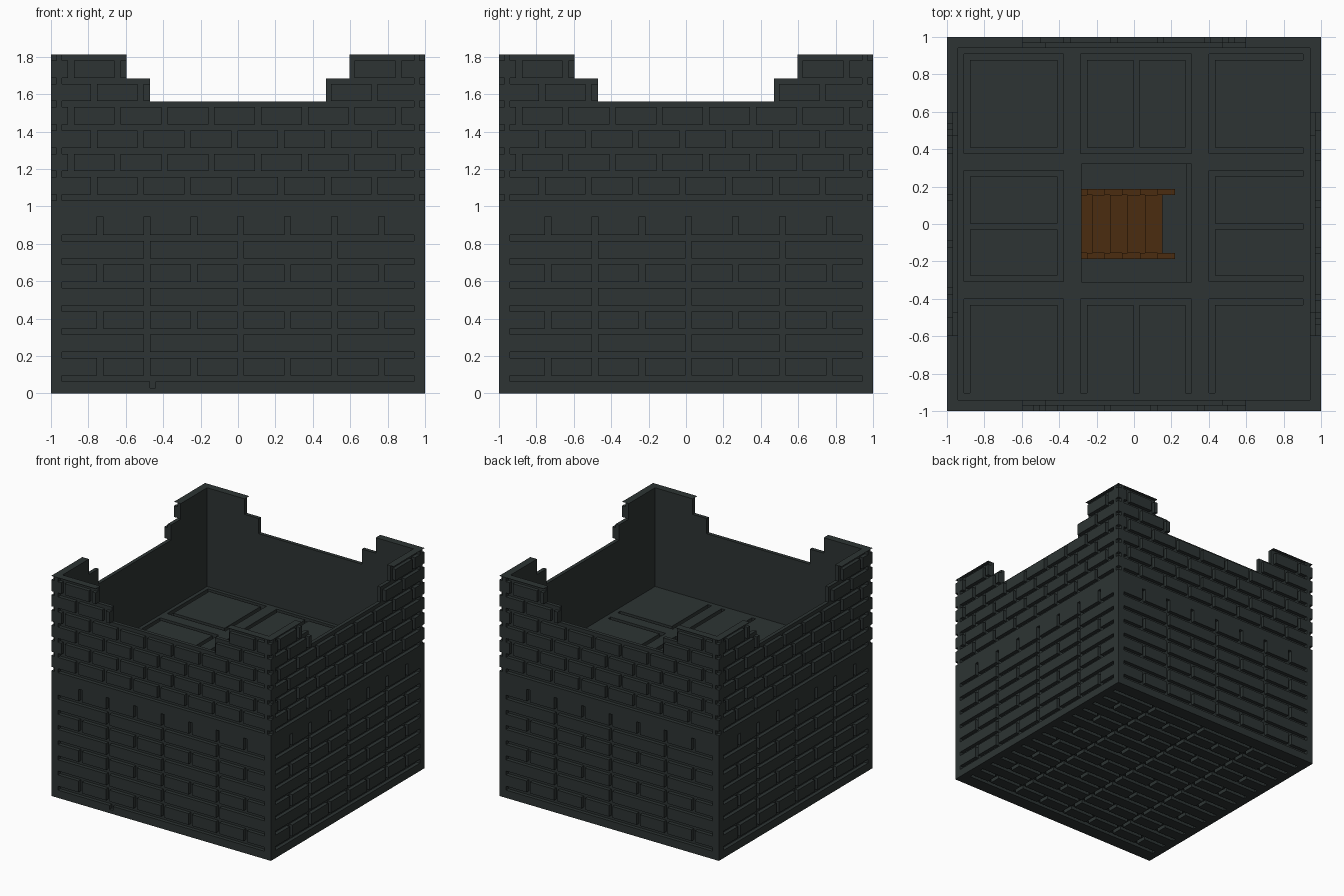
import bpy, bmesh, math
from mathutils import Matrix, Vector

if "Cube" in bpy.data.objects:
    bpy.data.objects.remove(bpy.data.objects["Cube"], do_unlink=True)


def material(name, color):
    m = bpy.data.materials.new(name)
    m.use_nodes = True
    m.diffuse_color = (*color, 1)
    b = next(n for n in m.node_tree.nodes if n.type == 'BSDF_PRINCIPLED')
    b.inputs["Base Color"].default_value = (*color, 1)
    b.inputs["Roughness"].default_value = 0.9
    return m


STONE = material("dark_stone", (0.026, 0.034, 0.033))
WOOD = material("brown_wood", (0.069, 0.025, 0.005))


def boxes_object(name, boxes, mat):
    """One mesh from boxes given as (x0, x1, y0, y1, z0, z1, turn)."""
    bm = bmesh.new()
    for x0, x1, y0, y1, z0, z1, turn in boxes:
        m = (Matrix.Rotation(turn, 4, 'Z')
             @ Matrix.Translation(((x0 + x1) / 2, (y0 + y1) / 2, (z0 + z1) / 2))
             @ Matrix.Diagonal((x1 - x0, y1 - y0, z1 - z0, 1)))
        bmesh.ops.create_cube(bm, size=1, matrix=m)
    me = bpy.data.meshes.new(name)
    bm.to_mesh(me)
    bm.free()
    me.materials.append(mat)
    ob = bpy.data.objects.new(name, me)
    bpy.context.scene.collection.objects.link(ob)
    return ob


def cut(target, boxes):
    """Subtract a set of boxes and throw the cutter away."""
    cutter = boxes_object("cutter", boxes, STONE)
    cutter.hide_render = True
    mod = target.modifiers.new("cut", 'BOOLEAN')
    mod.operation, mod.solver, mod.object = 'DIFFERENCE', 'EXACT', cutter
    bpy.context.view_layer.objects.active = target
    bpy.ops.object.modifier_apply(modifier=mod.name)
    bpy.data.objects.remove(cutter, do_unlink=True)


TOP, IN, G = 1.813, 0.94, 0.016      # height, inner wall face, half groove width
TURNS = [i * math.pi / 2 for i in range(4)]

# Solid block hollowed into a lower room and an open roof deck
tower = boxes_object("stone_tower", [(-1, 1, -1, 1, 0, TOP, 0)], STONE)
cut(tower, [(-IN, IN, -IN, IN, 0.06, 0.94, 0), (-IN, IN, -IN, IN, 1.0, 2, 0)])

# Stepped gaps in the parapet
for half, z in ((0.47, 1.56), (0.597, 1.685)):
    cut(tower, [(-half, half, -1.1, -0.9, z, 2, t) for t in TURNS])

# Hatch in the deck
cut(tower, [(-0.28, 0.28, -0.31, 0.32, 0.9, 1.1, 0)])

# Wall mortar: long courses, corner nicks, then the upright joints
upper = [1.048 + 0.1247 * i for i in range(7)]
lower = [0.08 + 0.125 * i for i in range(7)]
joints = [-0.737 + 0.2505 * i for i in range(7)]


def groove(x0, x1, z0, z1, turn):
    return (x0, x1, -1.05, -0.97, z0, z1, turn)


courses, nicks, uprights = [], [], []
for t in TURNS:
    for z in upper + lower:
        courses.append(groove(-IN, IN, z - G, z + G, t))
    for z in upper:
        nicks.append((-1.05, -0.97, -1.05, -0.97, z - G, z + G, t))
    for row, z in enumerate(upper[:-1]):
        start, count = ((-0.77, 7), (-0.893, 8))[row % 2]
        for i in range(count):
            x = start + 0.25 * i
            uprights.append(groove(x - G, x + G, z + 0.01, z + 0.115, t))
    for row, z in enumerate(lower):
        for x in (joints if row % 2 == 0 else joints[1::2]):
            uprights.append(groove(x - G, x + G, z + 0.01, z + 0.115, t))
uprights.append(groove(-0.47, -0.44, 0.03, 0.07, 0))       # small chip at the front base
cut(tower, courses + nicks)
cut(tower, uprights)

# Underside brick pattern
rows = [-0.875 + 0.125 * i for i in range(15)]
cut(tower, [(-IN, IN, y - G, y + G, -0.05, 0.03, 0) for y in rows])
cut(tower, [(x - G, x + G, y + 0.01, y + 0.115, -0.05, 0.03, 0)
            for i, y in enumerate(rows[:-1])
            for x in (joints if i % 2 == 0 else joints[1::2])])

# Deck paving: grooves along x, then grooves along y
W = 0.033


def along_x(x0, x1, *ys):
    return [(x0, x1, y, y + W, 0.97, 1.05, 0) for y in ys]


def along_y(y0, y1, *xs):
    return [(x, x + W, y0, y1, 0.97, 1.05, 0) for x in xs]


L, M, R = (-0.91, -0.377), (-0.285, 0.308), (0.4, 0.903)
cut(tower, along_x(*L, 0.877, 0.377, 0.253, -0.03, -0.308, -0.433)
    + along_x(*M, 0.877, 0.377, -0.433)
    + along_x(*R, 0.877, 0.377, 0.253, -0.03, -0.308, -0.433))
cut(tower, [b for y0, y1 in ((0.38, 0.907), (-0.305, 0.283), (-0.903, -0.403))
            for b in along_y(y0, y1, -0.91, -0.41, 0.4)]
    + along_y(0.38, 0.907, -0.285, -0.003, 0.275)
    + along_y(-0.903, -0.403, -0.285, -0.003, 0.275)
    + along_y(-0.31, 0.32, 0.275))

# Wooden stair dropping from the hatch into the room
RUN, STEPS = 0.094, 9
treads, stringers = [], []
for k in range(STEPS):
    x, z = 0.153 - RUN * k, 0.9 - RUN * k
    treads.append((x - RUN, x, -0.155, 0.155, z - 0.04, z, 0))
    for y in (-0.188, 0.155):
        stringers.append((x - RUN * 0.3, x + RUN * 0.7, y, y + 0.033, z - 0.12, z + 0.03, 0))
boxes_object("stair_treads", treads, WOOD)
boxes_object("stair_stringers", stringers, WOOD)
